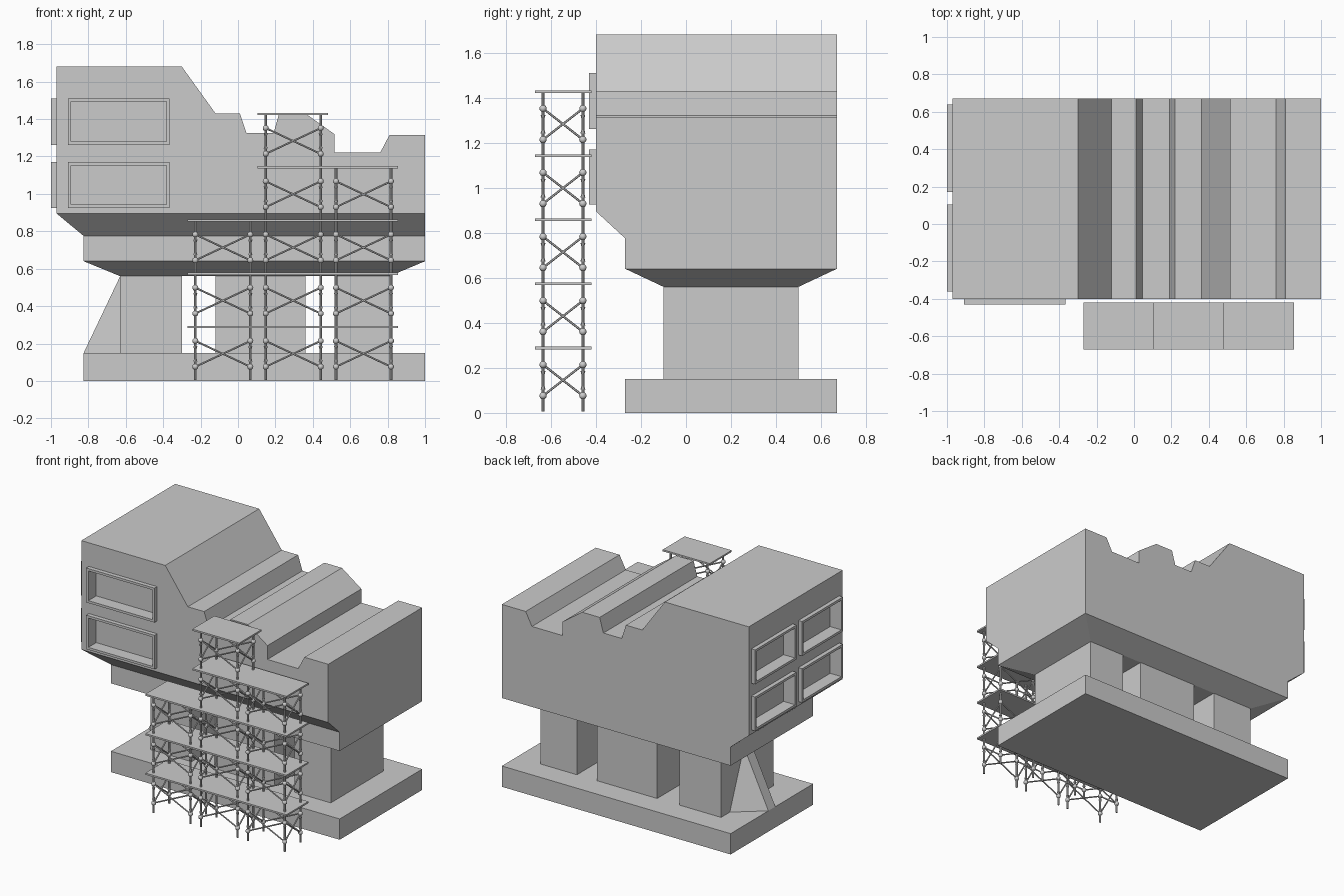
import bpy, bmesh
from mathutils import Vector, Matrix

if "Cube" in bpy.data.objects:
    bpy.data.objects.remove(bpy.data.objects["Cube"])


def finish(bm, name, smooth=False):
    bmesh.ops.recalc_face_normals(bm, faces=bm.faces[:])
    me = bpy.data.meshes.new(name)
    bm.to_mesh(me)
    bm.free()
    ob = bpy.data.objects.new(name, me)
    bpy.context.collection.objects.link(ob)
    if smooth:
        for p in me.polygons:
            p.use_smooth = True
    return ob


def add_box(bm, x0, x1, y0, y1, z0, z1):
    m = Matrix.Translation(((x0 + x1) / 2, (y0 + y1) / 2, (z0 + z1) / 2))
    m = m @ Matrix.Diagonal((x1 - x0, y1 - y0, z1 - z0, 1))
    bmesh.ops.create_cube(bm, size=1, matrix=m)


def add_rod(bm, a, b, r1, r2=None, seg=8):
    a, b = Vector(a), Vector(b)
    d = b - a
    m = Matrix.Translation((a + b) / 2) @ d.to_track_quat('Z', 'Y').to_matrix().to_4x4()
    bmesh.ops.create_cone(bm, cap_ends=True, segments=seg, radius1=r1,
                          radius2=r1 if r2 is None else r2, depth=d.length, matrix=m)


# base slab
bm = bmesh.new()
add_box(bm, -0.825, 1.0, -0.27, 0.67, 0, 0.15)
finish(bm, "base_slab")

# three pillars
for i, (a, b) in enumerate([(-0.63, -0.30), (-0.12, 0.36), (0.52, 0.81)]):
    bm = bmesh.new()
    add_box(bm, a, b, -0.10, 0.50, 0.15, 0.565)
    finish(bm, f"pillar_{i + 1}")

# flared buttress on the left pillar
bm = bmesh.new()
v = [bm.verts.new(p) for p in [(-0.63, 0.0, 0.15), (-0.63, 0.40, 0.15), (-0.825, 0.24, 0.15),
                               (-0.825, 0.16, 0.15), (-0.63, 0.16, 0.56), (-0.63, 0.24, 0.56)]]
for f in [(0, 1, 2, 3), (0, 1, 5, 4), (1, 2, 5), (0, 3, 4), (2, 3, 4, 5)]:
    bm.faces.new([v[i] for i in f])
finish(bm, "buttress")

# main body: stepped roof profile, then rings stepping in underneath
roof = [(-0.97, 0.895), (-0.97, 1.68), (-0.30, 1.68), (-0.12, 1.43), (0.01, 1.43), (0.045, 1.325),
        (0.19, 1.325), (0.22, 1.43), (0.36, 1.43), (0.515, 1.32), (0.515, 1.22), (0.76, 1.22),
        (0.81, 1.315), (1.0, 1.315), (1.0, 0.895)]
bm = bmesh.new()
front = [bm.verts.new((x, -0.40, z)) for x, z in roof]
back = [bm.verts.new((x, 0.67, z)) for x, z in roof]
bm.faces.new(front)
bm.faces.new(back)
for i in range(len(roof) - 1):
    bm.faces.new((front[i], front[i + 1], back[i + 1], back[i]))
ring = [front[0], front[-1], back[-1], back[0]]
for x0, x1, y0, y1, z in [(-0.825, 1.0, -0.27, 0.67, 0.775), (-0.825, 1.0, -0.27, 0.67, 0.64),
                          (-0.63, 0.81, -0.10, 0.50, 0.56)]:
    new = [bm.verts.new(p) for p in [(x0, y0, z), (x1, y0, z), (x1, y1, z), (x0, y1, z)]]
    for i in range(4):
        j = (i + 1) % 4
        bm.faces.new((ring[i], ring[j], new[j], new[i]))
    ring = new
bm.faces.new(ring)
body = finish(bm, "main_body")

# framed window recesses: two on the front, four on the left
cut = bmesh.new()
frames = bmesh.new()
T, OUT, DEEP = 0.017, 0.03, 0.06
for z0, z1 in [(0.925, 1.17), (1.262, 1.51)]:
    for side, a, b in [("front", -0.91, -0.365), ("left", -0.36, 0.105), ("left", 0.17, 0.64)]:
        def block(target, u0, u1, w0, w1, out, deep):
            if side == "front":
                add_box(target, u0, u1, -0.40 - out, -0.40 + deep, w0, w1)
            else:
                add_box(target, -0.97 - out, -0.97 + deep, u0, u1, w0, w1)
        block(cut, a + T, b - T, z0 + T, z1 - T, 0.1, DEEP)
        block(frames, a, a + T, z0, z1, OUT, 0)
        block(frames, b - T, b, z0, z1, OUT, 0)
        block(frames, a + T, b - T, z0, z0 + T, OUT, 0)
        block(frames, a + T, b - T, z1 - T, z1, OUT, 0)
finish(frames, "window_frames")
cutter = finish(cut, "window_cutter")
cutter.hide_render = True
cutter.hide_viewport = True
mod = body.modifiers.new("windows", 'BOOLEAN')
mod.object = cutter
mod.operation = 'DIFFERENCE'
mod.solver = 'EXACT'

# scaffold: bays of posts, ball joints, cross braces and decks
H, YF, YB = 0.2845, -0.635, -0.458
decks, poles, joints = bmesh.new(), bmesh.new(), bmesh.new()
bays = [(-0.27, 0.105, -0.228, 0.066, 3), (0.105, 0.48, 0.148, 0.442, 5), (0.48, 0.855, 0.524, 0.818, 4)]
for d0, d1, xa, xb, levels in bays:
    for n in range(levels):
        z = 0.006 + n * H
        add_box(decks, d0, d1, -0.67, -0.42, z + H - 0.008, z + H + 0.004)
        lo, hi = z + 0.07, z + 0.208
        for x in (xa, xb):
            for y in (YF, YB):
                add_rod(poles, (x, y, z), (x, y, z + H - 0.005), 0.007)
                for zz, s in ((lo, 1), (hi, -1)):
                    bmesh.ops.create_icosphere(joints, subdivisions=2, radius=0.0165,
                                               matrix=Matrix.Translation((x, y, zz)))
                    # small collar beside each joint
                    add_rod(poles, (x, y, zz + s * 0.028), (x, y, zz + s * 0.046), 0.011, 0.006)
        corners = [(xa, YF), (xb, YF), (xb, YB), (xa, YB)]
        for i in range(4):
            p, q = corners[i], corners[(i + 1) % 4]
            add_rod(poles, (*p, lo), (*q, hi), 0.005, seg=6)
            add_rod(poles, (*p, hi), (*q, lo), 0.005, seg=6)
finish(decks, "scaffold_decks")
finish(joints, "scaffold_joints", True)
pole_ob = finish(poles, "scaffold_poles")
bpy.context.view_layer.objects.active = pole_ob
pole_ob.select_set(True)
bpy.ops.object.shade_smooth_by_angle()
